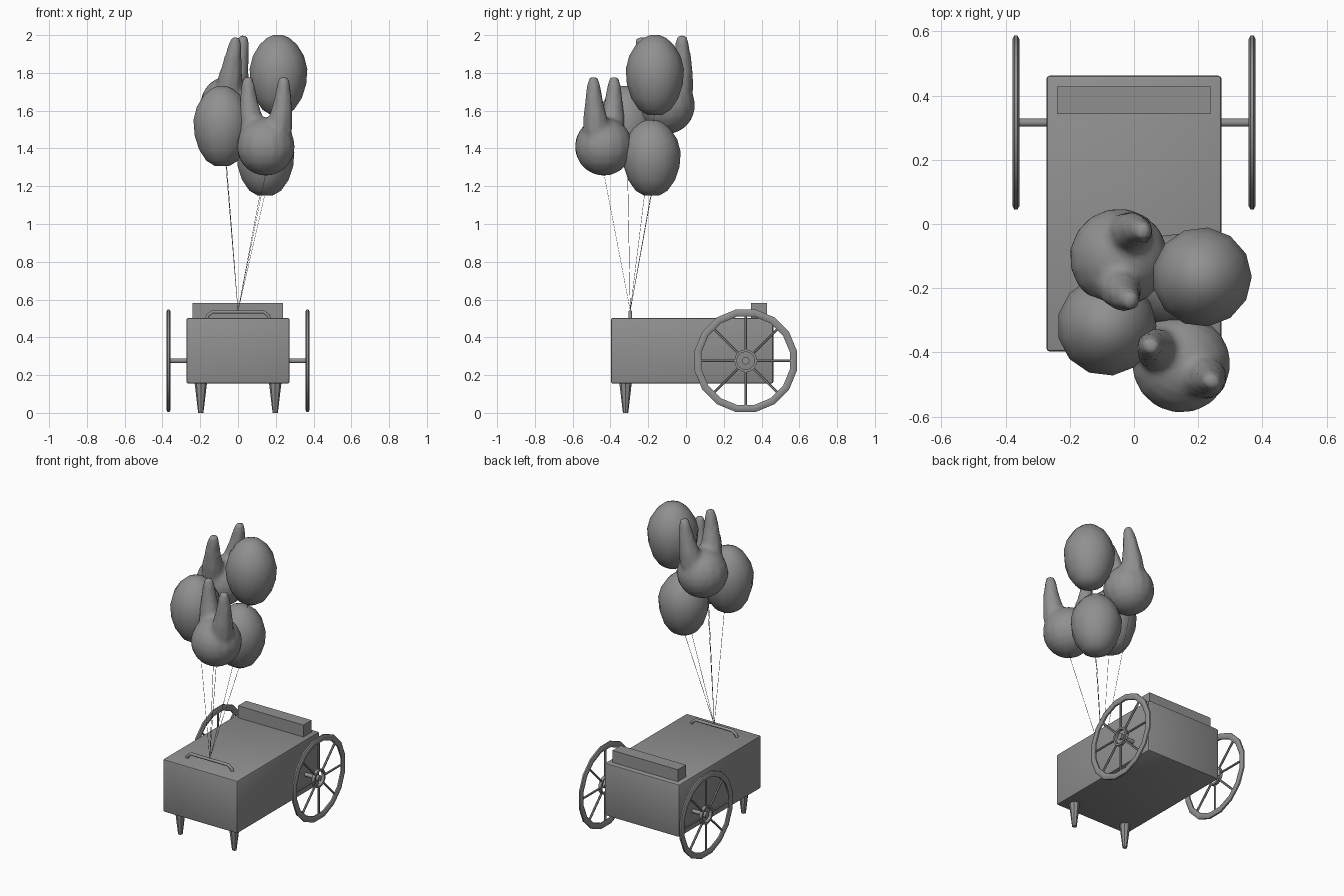
import bpy, bmesh, math
from mathutils import Vector, Matrix

if "Cube" in bpy.data.objects:
    bpy.data.objects.remove(bpy.data.objects["Cube"])

# one dark grey for every part
grey = bpy.data.materials.new("dark_grey")
grey.diffuse_color = (0.28, 0.28, 0.28, 1)
grey.use_nodes = True
grey.node_tree.nodes["Principled BSDF"].inputs["Base Color"].default_value = grey.diffuse_color


def make(name, bm, smooth=True):
    bmesh.ops.recalc_face_normals(bm, faces=bm.faces)
    me = bpy.data.meshes.new(name)
    bm.to_mesh(me)
    bm.free()
    me.materials.append(grey)
    ob = bpy.data.objects.new(name, me)
    bpy.context.collection.objects.link(ob)
    if smooth:
        bpy.ops.object.select_all(action='DESELECT')
        ob.select_set(True)
        bpy.context.view_layer.objects.active = ob
        bpy.ops.object.shade_smooth_by_angle(angle=math.radians(40))
    return ob


def box(name, lo, hi, bevel):
    lo, hi = Vector(lo), Vector(hi)
    bm = bmesh.new()
    bmesh.ops.create_cube(bm, size=1, matrix=Matrix.Translation((lo + hi) / 2) @ Matrix.Diagonal((*(hi - lo), 1)))
    if bevel:
        bmesh.ops.bevel(bm, geom=bm.edges[:], offset=bevel, segments=2, profile=0.5, affect='EDGES')
    return make(name, bm)


def rod(bm, a, b, r1, r2, n=8):
    a, b = Vector(a), Vector(b)
    d = b - a
    m = Matrix.Translation((a + b) / 2) @ d.to_track_quat('Z', 'Y').to_matrix().to_4x4()
    bmesh.ops.create_cone(bm, cap_ends=True, segments=n, radius1=r1, radius2=r2, depth=d.length, matrix=m)


def loft(bm, rings, n=12):
    """Stack of round sections (x, y, z, radius), capped at both ends."""
    loops = [[bm.verts.new((x + r * math.cos(2 * math.pi * i / n), y + r * math.sin(2 * math.pi * i / n), z))
              for i in range(n)] for x, y, z, r in rings]
    for p, q in zip(loops, loops[1:]):
        for i in range(n):
            bm.faces.new((p[i], p[(i + 1) % n], q[(i + 1) % n], q[i]))
    bm.faces.new(loops[0][::-1])
    bm.faces.new(loops[-1])


def ring(bm, x, y, z, profile, n, phase=0.0):
    """Closed (offset along x, radius) profile spun about the x axis."""
    loops = []
    for i in range(n):
        a = 2 * math.pi * i / n + phase
        loops.append([bm.verts.new((x + dx, y + r * math.cos(a), z + r * math.sin(a))) for dx, r in profile])
    k = len(profile)
    for i in range(n):
        p, q = loops[i], loops[(i + 1) % n]
        for j in range(k):
            bm.faces.new((p[j], p[(j + 1) % k], q[(j + 1) % k], q[j]))


# cart body and rear box
box("cart_body", (-0.273, -0.397, 0.155), (0.273, 0.462, 0.503), 0.01)
box("rear_box", (-0.24, 0.343, 0.49), (0.238, 0.428, 0.582), 0)

# wheels with rim, hub ring and spokes
WY, WZ = 0.316, 0.276
for side, s in (("left", -1), ("right", 1)):
    bm = bmesh.new()
    x = s * 0.368
    ring(bm, x, WY, WZ, [(-0.011, 0.248), (-0.011, 0.265), (-0.005, 0.276), (0.005, 0.276),
                         (0.011, 0.265), (0.011, 0.248), (0.005, 0.238), (-0.005, 0.238)], 16, math.pi / 16)
    ring(bm, x, WY, WZ, [(-0.01, 0.047), (-0.01, 0.06), (0.01, 0.06), (0.01, 0.047)], 16)
    for i in range(8):
        a = math.pi * i / 4
        c, d = math.cos(a), math.sin(a)
        rod(bm, (x, WY + 0.053 * c, WZ + 0.053 * d), (x, WY + 0.25 * c, WZ + 0.25 * d), 0.007, 0.007, 6)
    make(side + "_wheel", bm)

# axle with end caps
bm = bmesh.new()
rod(bm, (-0.376, WY, WZ), (0.376, WY, WZ), 0.013, 0.013, 12)
for s in (-1, 1):
    rod(bm, (s * 0.36, WY, WZ), (s * 0.377, WY, WZ), 0.02, 0.02, 12)
make("axle", bm)

# front legs
for side, s in (("left", -1), ("right", 1)):
    bm = bmesh.new()
    rod(bm, (s * 0.197, -0.32, 0), (s * 0.197, -0.32, 0.16), 0.014, 0.033, 8)
    make(side + "_front_leg", bm)

# push handle
cu = bpy.data.curves.new("handle", 'CURVE')
cu.dimensions = '3D'
cu.bevel_depth = 0.01
cu.bevel_resolution = 1
cu.use_fill_caps = True
cu.materials.append(grey)
pts = [(-0.168, 0.495), (-0.16, 0.516), (-0.135, 0.535), (0.135, 0.535), (0.16, 0.516), (0.168, 0.495)]
sp = cu.splines.new('POLY')
sp.points.add(len(pts) - 1)
for p, (px, pz) in zip(sp.points, pts):
    p.co = (px, -0.295, pz, 1)
bpy.context.collection.objects.link(bpy.data.objects.new("handle", cu))

# plain balloons: lathed egg shape (x, y, z, height scale)
plain = [(0.212, -0.165, 1.79, 1), (-0.085, -0.318, 1.52, 1), (0.143, -0.182, 1.352, 0.95)]
egg = [(-0.212, 0.04), (-0.185, 0.085), (-0.125, 0.125), (-0.05, 0.149), (0.03, 0.155),
       (0.1, 0.137), (0.16, 0.1), (0.195, 0.06), (0.21, 0.025)]
for i, (x, y, z, k) in enumerate(plain):
    bm = bmesh.new()
    loft(bm, [(0, 0, h * k, r) for h, r in egg], 13)
    ob = make(f"balloon_{i + 1}", bm)
    ob.location = (x, y, z)

# eared balloons: round body blended with two tall ears (x, y, z, turn, tilt sideways, tilt forward)
eared = [(0.147, -0.435, 1.41, -30, 0, 0), (-0.047, -0.105, 1.63, 80, 9, 4)]
ear = [(0.055, -0.02, 0.08), (0.075, 0.08, 0.077), (0.092, 0.16, 0.065), (0.104, 0.25, 0.048),
       (0.109, 0.33, 0.036), (0.109, 0.37, 0.024)]
for i, (x, y, z, turn, tilt, lean) in enumerate(eared):
    bm = bmesh.new()
    bmesh.ops.create_uvsphere(bm, u_segments=16, v_segments=10, radius=0.155)
    for s in (-1, 1):
        loft(bm, [(s * u, 0, h, r) for u, h, r in ear], 8)
    ob = make(f"eared_balloon_{i + 1}", bm, False)
    ob.matrix_world = (Matrix.Translation((x, y, z)) @ Matrix.Rotation(math.radians(tilt), 4, 'Y')
                       @ Matrix.Rotation(math.radians(lean), 4, 'X')
                       @ Matrix.Rotation(math.radians(turn), 4, 'Z'))
    rm = ob.modifiers.new("blend", 'REMESH')
    rm.mode = 'VOXEL'
    rm.voxel_size = 0.015
    rm.use_smooth_shade = True
    sm = ob.modifiers.new("soften", 'SMOOTH')
    sm.factor = 0.5
    sm.iterations = 4

# strings from the handle to each balloon
bm = bmesh.new()
ends = [(0.2, -0.165, 1.6), (-0.065, -0.31, 1.32), (0.143, -0.182, 1.16),
        (0.147, -0.435, 1.27), (-0.075, -0.125, 1.5)]
for e in ends:
    rod(bm, (0, -0.295, 0.54), e, 0.0012, 0.0012, 4)
make("balloon_strings", bm)
